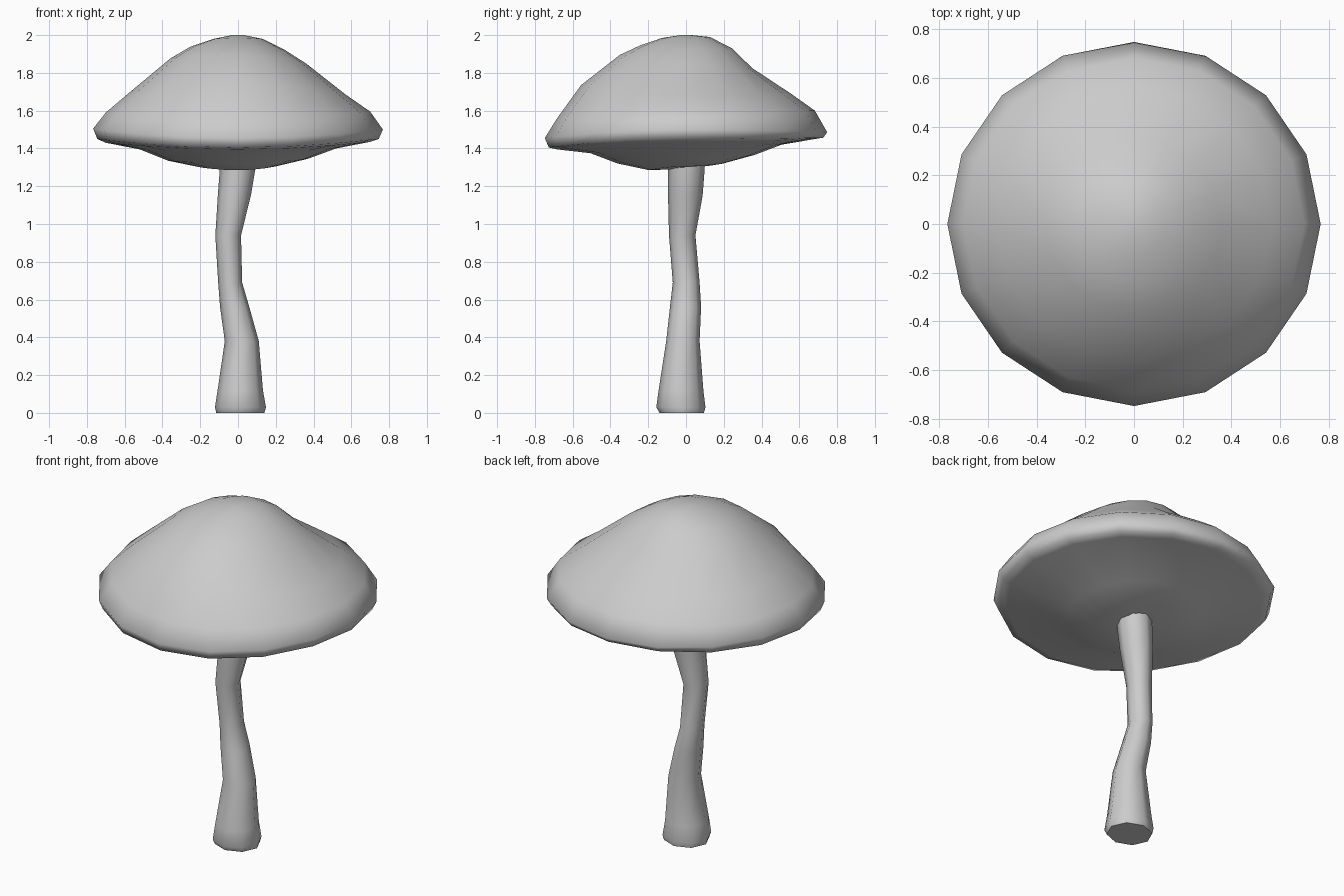
import bpy, bmesh, math

if "Cube" in bpy.data.objects:
    bpy.data.objects.remove(bpy.data.objects["Cube"])


def loft(name, rings, angle):
    """Skin a stack of equal rings, closing both ends."""
    bm = bmesh.new()
    loops = [[bm.verts.new(p) for p in ring] for ring in rings]
    n = len(loops[0])
    for a, b in zip(loops, loops[1:]):
        for i in range(n):
            j = (i + 1) % n
            bm.faces.new((a[i], a[j], b[j], b[i]))
    bm.faces.new(loops[0][::-1])
    bm.faces.new(loops[-1])
    bmesh.ops.recalc_face_normals(bm, faces=bm.faces)
    mesh = bpy.data.meshes.new(name)
    bm.to_mesh(mesh)
    bm.free()
    ob = bpy.data.objects.new(name, mesh)
    bpy.context.collection.objects.link(ob)
    bpy.ops.object.select_all(action='DESELECT')
    ob.select_set(True)
    bpy.context.view_layer.objects.active = ob
    bpy.ops.object.shade_smooth_by_angle(angle=math.radians(angle))
    return ob


def cap_ring(r, east, north, west, south, sides=16):
    """Ring whose height blends between four compass heights."""
    pts = []
    for i in range(sides):
        t = 2 * math.pi * i / sides
        c, s = math.cos(t), math.sin(t)
        z = (east if c > 0 else west) * c * c + (north if s > 0 else south) * s * s
        pts.append((r * c, r * 0.975 * s, z))
    return pts


def stem_ring(z, x0, x1, y0, y1, sides=8):
    """Elliptical ring fitted to front and side extents."""
    return [((x0 + x1) / 2 + (x1 - x0) / 2 * math.cos(2 * math.pi * i / sides),
             (y0 + y1) / 2 + (y1 - y0) / 2 * math.sin(2 * math.pi * i / sides), z)
            for i in range(sides)]


# Cap: bulging underside, rounded rim, lopsided dome (radius, E, N, W, S heights)
cap_profile = [
    (0.06, 1.30, 1.32, 1.30, 1.29),
    (0.20, 1.305, 1.32, 1.30, 1.285),
    (0.37, 1.345, 1.365, 1.335, 1.32),
    (0.52, 1.40, 1.42, 1.395, 1.375),
    (0.70, 1.435, 1.45, 1.43, 1.395),
    (0.745, 1.45, 1.457, 1.45, 1.405),
    (0.767, 1.50, 1.485, 1.505, 1.455),
    (0.70, 1.595, 1.60, 1.59, 1.56),
    (0.57, 1.685, 1.69, 1.70, 1.735),
    (0.36, 1.85, 1.825, 1.875, 1.895),
    (0.25, 1.92, 1.93, 1.94, 1.945),
    (0.13, 1.98, 1.99, 1.98, 1.985),
    (0.03, 2.0, 2.0, 2.0, 2.0),
]
loft("cap", [cap_ring(*p) for p in cap_profile], 80)

# Stem: wavering, flared at the foot (z, x extents, y extents)
stem_profile = [
    (0.00, -0.115, 0.14, -0.14, 0.095),
    (0.03, -0.122, 0.148, -0.157, 0.103),
    (0.12, -0.108, 0.132, -0.145, 0.092),
    (0.38, -0.070, 0.110, -0.105, 0.072),
    (0.56, -0.095, 0.060, -0.085, 0.080),
    (0.69, -0.105, 0.022, -0.070, 0.072),
    (0.94, -0.120, 0.016, -0.090, 0.050),
    (1.15, -0.107, 0.068, -0.095, 0.088),
    (1.28, -0.097, 0.090, -0.095, 0.098),
    (1.38, -0.095, 0.095, -0.095, 0.098),
]
loft("stem", [stem_ring(*p) for p in stem_profile], 60)
